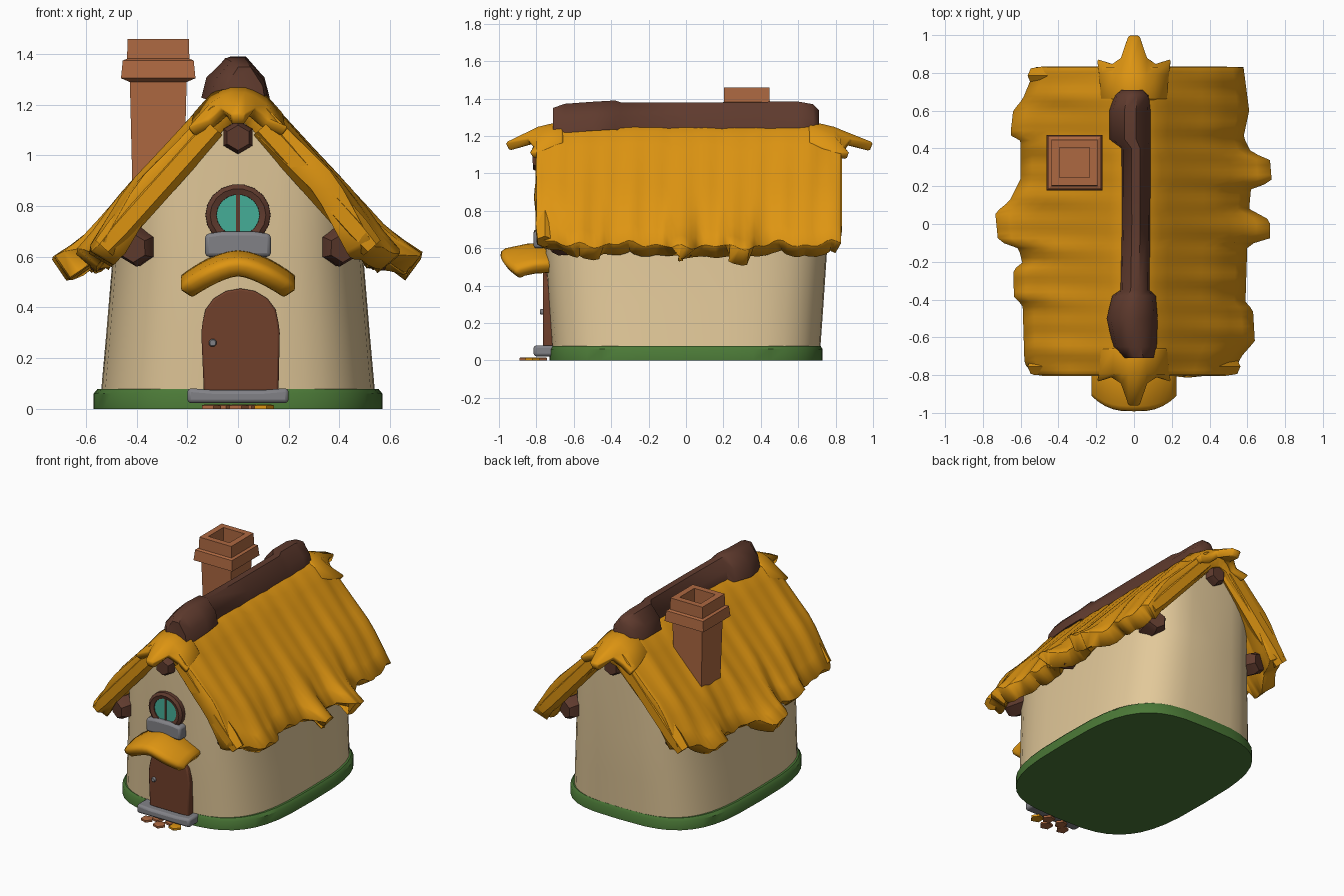
import bpy, bmesh, math
from mathutils import Vector

if "Cube" in bpy.data.objects:
    bpy.data.objects.remove(bpy.data.objects["Cube"])


def material(name, r, g, b):
    m = bpy.data.materials.new(name)
    m.diffuse_color = (r, g, b, 1)
    m.use_nodes = True
    m.node_tree.nodes["Principled BSDF"].inputs["Base Color"].default_value = m.diffuse_color
    return m


THATCH = material("thatch gold", .73, .30, .006)
PLASTER = material("cream plaster", .76, .58, .32)
WOOD = material("dark wood", .115, .043, .027)
DOOR = material("door brown", .16, .05, .024)
BRICK = material("clay brick", .42, .14, .053)
STONE = material("grey stone", .22, .22, .24)
GRASS = material("grass green", .07, .19, .038)
GLASS = material("teal glass", .06, .42, .31)


def finish(name, bm, mat, angle=40, bevel=0, recalc=True):
    if recalc:
        bmesh.ops.recalc_face_normals(bm, faces=bm.faces)
    me = bpy.data.meshes.new(name)
    bm.to_mesh(me)
    bm.free()
    me.materials.append(mat)
    ob = bpy.data.objects.new(name, me)
    bpy.context.collection.objects.link(ob)
    bpy.ops.object.select_all(action='DESELECT')
    ob.select_set(True)
    bpy.context.view_layer.objects.active = ob
    bpy.ops.object.shade_smooth_by_angle(angle=math.radians(angle))
    if bevel:
        b = ob.modifiers.new("bevel", 'BEVEL')
        b.width, b.segments, b.limit_method = bevel, 2, 'ANGLE'
        b.angle_limit = math.radians(50)
    return ob


def loft_bm(rings, close=False):
    """Skin closed rings; cap both ends, or join last ring to first."""
    bm = bmesh.new()
    vs = [[bm.verts.new(p) for p in r] for r in rings]
    n = len(vs[0])
    pairs = list(zip(vs, vs[1:])) + ([(vs[-1], vs[0])] if close else [])
    for a, b in pairs:
        for i in range(n):
            j = (i + 1) % n
            bm.faces.new((a[i], a[j], b[j], b[i]))
    if not close:
        bm.faces.new(vs[0])
        bm.faces.new(vs[-1])
    return bm


def sheet(name, rows, thick, mat, bevel):
    """Grid of rows (x then y increasing), thickened downwards."""
    bm = bmesh.new()
    vs = [[bm.verts.new(p) for p in r] for r in rows]
    for a, b in zip(vs, vs[1:]):
        for i in range(len(a) - 1):
            bm.faces.new((a[i], a[i + 1], b[i + 1], b[i]))
    ob = finish(name, bm, mat, recalc=False)
    s = ob.modifiers.new("thickness", 'SOLIDIFY')
    s.thickness, s.offset = thick, -1
    b = ob.modifiers.new("bevel", 'BEVEL')
    b.width, b.segments, b.limit_method = bevel, 1, 'ANGLE'
    b.angle_limit = math.radians(55)


def plan(rx, ry, z, n=40, e=3.3):
    out = []
    for k in range(n):
        a = math.tau * k / n
        c, s = math.cos(a), math.sin(a)
        out.append((rx * math.copysign(abs(c) ** (2 / e), c), ry * math.copysign(abs(s) ** (2 / e), s), z))
    return out


def lerp(pts, x):
    if x <= pts[0][0]:
        return pts[0][1]
    for (a, u), (b, v) in zip(pts, pts[1:]):
        if x <= b:
            return u + (v - u) * (x - a) / (b - a)
    return pts[-1][1]


def slab(name, outline, y0, y1, mat, bevel=0):
    return finish(name, loft_bm([[(x, y, z) for x, z in outline] for y in (y0, y1)]), mat, 40, bevel)


def beam(name, p0, p1, r, mat, sides=6, tip=.75):
    p0, p1 = Vector(p0), Vector(p1)
    q = (p1 - p0).to_track_quat('Z', 'Y')
    ring = lambda c, s: [c + q @ Vector((s * math.cos(math.tau * (k + .5) / sides),
                                         s * math.sin(math.tau * (k + .5) / sides), 0)) for k in range(sides)]
    return finish(name, loft_bm([ring(p0, r), ring(p0.lerp(p1, .85), r), ring(p1, r * tip)]), mat)


# Grass base and plaster walls, the walls trimmed to the gable slopes
finish("grass_base", loft_bm([plan(.57, .73, 0), plan(.57, .73, .06), plan(.555, .72, .078)]), GRASS)
bm = loft_bm([plan(.545, .715, .02), plan(.52, .735, .3), plan(.495, .755, .6), plan(.47, .77, 1.25)])
for s in (-1, 1):
    bmesh.ops.bisect_plane(bm, geom=bm.verts[:] + bm.edges[:] + bm.faces[:],
                           plane_co=(0, 0, 1.19), plane_no=(s * .49, 0, .5), clear_outer=True)
finish("walls", bm, PLASTER)

# Thatched roof: one profile swept along y with ragged, drooping eaves
PROFILE = [(0, 1.28), (.1, 1.245), (.3, 1.02), (.5, .80), (.6, .69), (.73, .605)]
LEFT = [(-.8, .53), (-.74, .58), (-.42, .59), (-.4, .635), (-.24, .64), (-.21, .59), (-.13, .61), (-.09, .72),
        (.06, .735), (.12, .66), (.2, .62), (.24, .6), (.44, .6), (.47, .655), (.6, .64), (.66, .59), (.83, .52)]
RIGHT = [(-.8, .52), (-.7, .57), (-.62, .64), (-.45, .63), (-.42, .59), (-.11, .6), (-.08, .72), (.02, .72),
         (.08, .61), (.19, .62), (.22, .73), (.34, .72), (.38, .62), (.46, .58), (.6, .61), (.83, .58)]
rows = []
for i in range(64):
    y = -.8 + 1.63 * i / 63
    row = []
    for k in range(-10, 11):
        t = abs(k) / 10
        reach = lerp(LEFT if k < 0 else RIGHT, y)
        x = t * reach
        z = lerp(PROFILE, x)
        z += t * (.010 * math.sin(y * 23 + k * .25) + .009 * math.sin(y * 47 + 2 + k * .1))
        z -= max(0, t - .75) / .25 * .07 * (.74 - reach) / .14
        z -= .06 * (1 - t) * min(1, max(0, (abs(y) - .68) / .12))
        row.append((math.copysign(x, k), y, z))
    rows.append(row)
sheet("thatched_roof", rows, .105, THATCH, .025)

# Spiky thatch hoods over each gable peak
HALF = [(.2, .85, 1.115), (.12, .825, 1.14), (.07, .86, 1.185), (.03, .975, 1.165)]
for s, nm in ((-1, "front"), (1, "back")):
    tips = [(-x, s * (y + (.025 if s > 0 else -.01)), z) for x, y, z in HALF]
    tips += [(-x, y, z) for x, y, z in reversed(tips)]
    mid = [(x * .95, s * .79, lerp(PROFILE, abs(x)) - .02) for x, y, z in tips]
    top = [(x * .9, s * .66, lerp(PROFILE, abs(x) * .9) + .01) for x, y, z in tips]
    r = [top, mid, tips]
    sheet(nm + "_thatch_hood", r if s > 0 else r[::-1], .05, THATCH, .008)

# Rake bundles thickening the gable edges
for ye in (-.755, .785):
    for sx in (-1, 1):
        beam("rake_bundle", (sx * .1, ye, 1.115), (sx * .53, ye, .635), .056, THATCH, 6, .8)

# Ridge cap: front and back ends flare wider and round off
SECT = [(-1, 1.225), (-.85, 1.305), (-.28, 1.38), (.28, 1.38), (.85, 1.305), (1, 1.225)]
STATIONS = [(-.71, .085, .025, -.03), (-.65, .115, .005, -.008), (-.5, .135, -.01, .003), (-.38, .115, .0, .01),
            (-.35, .08, .005, 0), (0, .078, .01, 0), (.4, .08, .01, .0), (.45, .11, -.02, .004),
            (.6, .11, -.02, .004), (.68, .095, -.01, -.01), (.71, .065, -.01, -.04)]
finish("ridge_cap", loft_bm([[(cx + w * x, y, z + dz) for x, z in SECT] for y, w, cx, dz in STATIONS]), WOOD, 50)

# Beam ends under the roof
for sy, nm in ((-1, "front"), (1, "back")):
    beam(nm + "_ridge_beam", (0, sy * .6, 1.08), (0, sy * .82, 1.07), .066, WOOD)
    for sx in (-1, 1):
        beam(nm + "_corner_beam", (sx * .34, sy * .5, .65), (sx * .415, sy * .72, .635), .076, WOOD)
for sx in (-1, 1):
    beam("eave_beam", (sx * .42, 0, .64), (sx * .59, 0, .575), .042, WOOD)

# Chimney with hollow top
CH = [(.1, .8), (.112, 1.29), (.147, 1.305), (.14, 1.375), (.123, 1.382), (.121, 1.46), (.08, 1.46), (.08, 1.33)]
finish("chimney", loft_bm([[(-.315 + a * h, .325 + b * h, z) for a, b in ((-1, -1), (1, -1), (1, 1), (-1, 1))]
                           for h, z in CH]), BRICK, 30)

# Door, knob, canopy, step and path stones
arch = [(.16, .07), (.165, .3)] + [(.01 + .15 * math.cos(math.pi * k / 8), .34 + .135 * math.sin(math.pi * k / 8))
                                   for k in range(9)] + [(-.145, .3), (-.135, .07)]
slab("door", arch, -.765, -.6, DOOR, .008)
beam("door_knob", (-.1, -.75, .26), (-.1, -.78, .26), .016, STONE, 8)
rows = []
for v, drop in ((0, .055), (.12, .03), (.5, .006), (1, 0)):
    row = []
    for k in range(-6, 7):
        x = .235 * k / 6
        yf = -1 + .09 * abs(k / 6) ** 3
        row.append((x, yf + (-.7 - yf) * v, .63 - .11 * abs(k / 6) ** 1.7 - drop))
    rows.append(row)
sheet("door_canopy", rows, .075, THATCH, .015)
slab("door_step", [(-.2, .022), (.2, .022), (.2, .082), (.1, .074), (-.1, .074), (-.2, .082)], -.815, -.66, STONE, .015)
for x, y, r, m in ((-.11, -.825, .04, BRICK), (.0, -.85, .042, BRICK), (.1, -.82, .042, THATCH),
                   (.04, -.78, .04, BRICK), (-.06, -.78, .04, BRICK)):
    beam("path_stone", (x, y, 0), (x, y, .016), r, m, 5)

# Round window: frame ring, glass, bar and sill
rings = []
for k in range(18):
    a = math.tau * k / 18
    rings.append([(r * math.cos(a), y, .765 + r * math.sin(a) * .95)
                  for r, y in ((.13, -.7), (.128, -.785), (.11, -.798), (.085, -.79), (.078, -.7))])
finish("window_frame", loft_bm(rings, True), WOOD)
disc = [(.085 * math.cos(math.tau * k / 18), .765 + .083 * math.sin(math.tau * k / 18)) for k in range(18)]
slab("window_glass", disc, -.783, -.776, GLASS)
slab("window_bar", [(-.007, .69), (.007, .69), (.007, .845), (-.007, .845)], -.788, -.78, WOOD)
slab("window_sill", [(-.13, .6), (.13, .6), (.13, .69), (.06, .7), (-.06, .7), (-.13, .69)], -.815, -.7, STONE, .015)
